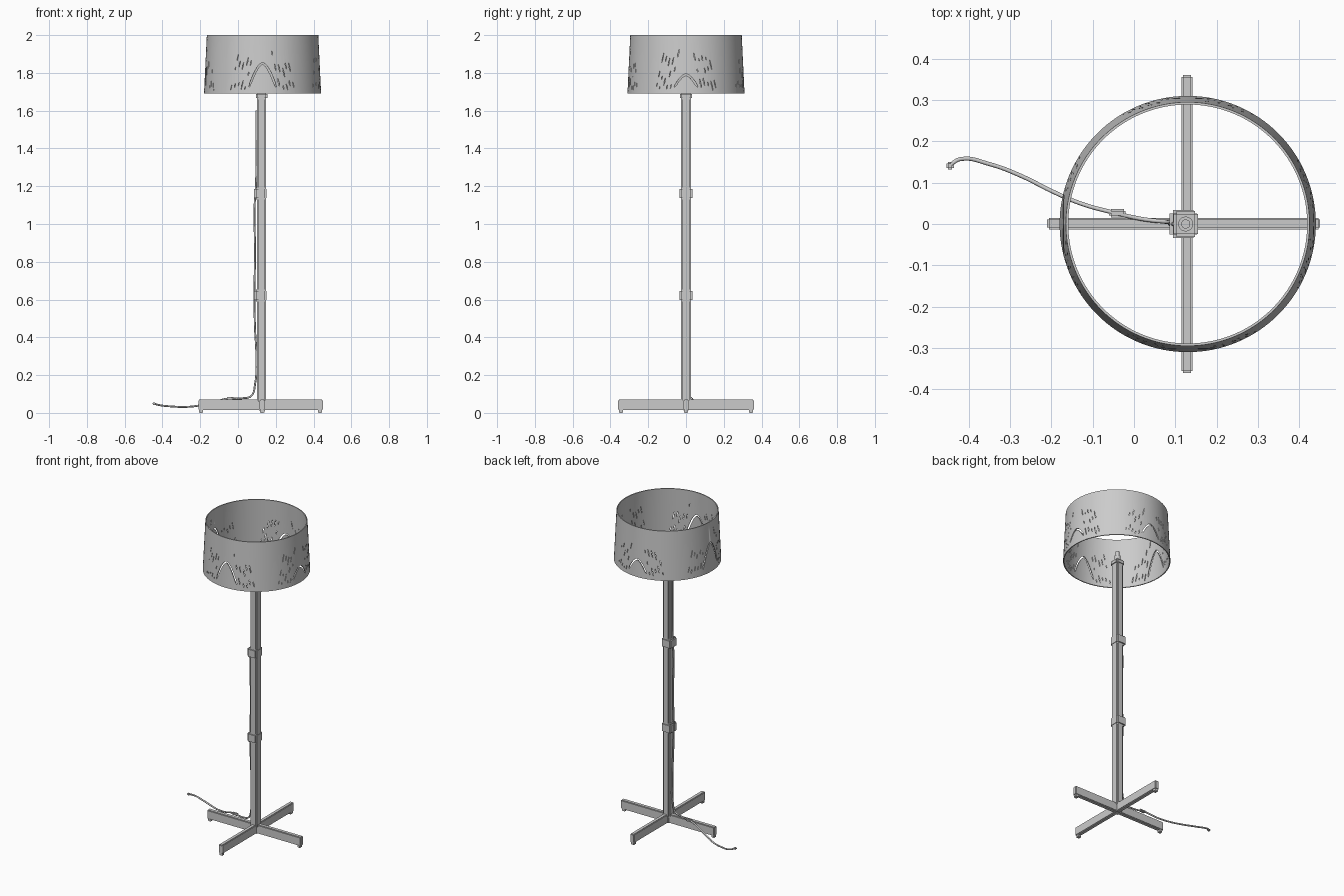
import bpy, bmesh, math, random
from mathutils import Vector, Matrix

if "Cube" in bpy.data.objects:
    bpy.data.objects.remove(bpy.data.objects["Cube"])
random.seed(4)
CX = 0.125  # pole axis

grey = bpy.data.materials.new("plain grey")
grey.use_nodes = True
grey.diffuse_color = (0.6, 0.6, 0.6, 1)
grey.node_tree.nodes["Principled BSDF"].inputs["Base Color"].default_value = (0.6, 0.6, 0.6, 1)


def add(name, bm):
    bmesh.ops.recalc_face_normals(bm, faces=bm.faces)
    mesh = bpy.data.meshes.new(name)
    bm.to_mesh(mesh)
    bm.free()
    mesh.materials.append(grey)
    obj = bpy.data.objects.new(name, mesh)
    bpy.context.collection.objects.link(obj)
    return obj


def smooth(obj, degrees=35):
    bpy.ops.object.select_all(action="DESELECT")
    obj.select_set(True)
    bpy.context.view_layer.objects.active = obj
    bpy.ops.object.shade_smooth_by_angle(angle=math.radians(degrees))


def box(name, low, high, bevel=0.004, segments=2):
    low, high = Vector(low), Vector(high)
    bm = bmesh.new()
    bmesh.ops.create_cube(bm, size=1)
    size = high - low
    bm.transform(Matrix.Translation((low + high) / 2) @ Matrix.Diagonal((*size, 1)))
    bmesh.ops.bevel(bm, geom=bm.edges[:], offset=bevel, segments=segments, affect="EDGES")
    obj = add(name, bm)
    smooth(obj)
    return obj


# Crossed base with a small foot under each end
box("base_bar_side", (-0.21, -0.013, 0.014), (0.45, 0.015, 0.07))
box("base_bar_depth", (0.115, -0.36, 0.014), (0.142, 0.36, 0.07))
feet = {"right": (-0.195, 0), "left": (0.435, 0), "front": (0.128, -0.345), "back": (0.128, 0.345)}
for side, (x, y) in feet.items():
    box("foot_" + side, (x - 0.011, y - 0.011, 0), (x + 0.011, y + 0.011, 0.018), 0.003)
box("base_hub", (0.105, -0.02, 0.012), (0.148, 0.02, 0.072), 0.006)

# Square pole with cord collars and top cap
box("pole", (0.1, -0.027, 0.05), (0.149, 0.027, 1.68), 0.008)
for name, z in (("lower", 0.59), ("upper", 1.13)):
    box("collar_" + name, (0.086, -0.034, z), (0.152, 0.034, z + 0.062), 0.008)
box("pole_cap", (0.095, -0.032, 1.66), (0.155, 0.032, 1.695), 0.008)

# Lamp socket above the pole
for name, r, low, high in (("socket", 0.018, 1.69, 1.725), ("socket_pin", 0.011, 1.72, 1.755)):
    bm = bmesh.new()
    bmesh.ops.create_cone(bm, cap_ends=True, segments=20, radius1=r, radius2=r, depth=high - low,
                          matrix=Matrix.Translation((CX, 0, (low + high) / 2)))
    smooth(add(name, bm))

# Power cord: down the pole, then out across the floor
path = [(0.097, 0, 1.6), (0.095, 0, 1.2), (0.088, 0, 1.1), (0.09, 0, 0.85), (0.087, 0, 0.6),
        (0.09, 0, 0.45), (0.097, 0, 0.3), (0.09, 0.004, 0.15), (0.07, 0.006, 0.09),
        (0.02, 0.012, 0.077), (-0.06, 0.03, 0.075), (-0.13, 0.05, 0.055), (-0.2, 0.08, 0.04),
        (-0.27, 0.115, 0.032), (-0.35, 0.145, 0.034), (-0.42, 0.157, 0.042), (-0.448, 0.14, 0.05)]
curve = bpy.data.curves.new("power_cord", "CURVE")
curve.dimensions = "3D"
curve.bevel_depth = 0.005
curve.bevel_resolution = 2
curve.use_fill_caps = True
curve.resolution_u = 6
spline = curve.splines.new("BEZIER")
spline.bezier_points.add(len(path) - 1)
for point, co in zip(spline.bezier_points, path):
    point.co = co
    point.handle_left_type = point.handle_right_type = "AUTO"
curve.materials.append(grey)
bpy.context.collection.objects.link(bpy.data.objects.new("power_cord", curve))
box("cord_switch", (-0.06, 0.016, 0.069), (-0.02, 0.036, 0.083))
box("cord_plug", (-0.454, 0.132, 0.043), (-0.436, 0.15, 0.055))

# Thin tapered drum shade
SX, SEG = 0.13, 128
profile = [(0.31, 1.69), (0.295, 2.0), (0.289, 2.0), (0.304, 1.69)]
bm = bmesh.new()
rings = []
for i in range(SEG):
    a = math.tau * i / SEG
    rings.append([bm.verts.new((SX + r * math.cos(a), r * math.sin(a), z)) for r, z in profile])
for i in range(SEG):
    a, b = rings[i], rings[(i + 1) % SEG]
    for j in range(4):
        k = (j + 1) % 4
        bm.faces.new((a[j], b[j], b[k], a[k]))
shade = add("shade", bm)


def slit(bm, facing, points, half):
    """Tapered radial cutter following points given as (arc length, height)."""
    loops = []
    last = len(points) - 1
    for i, p in enumerate(points):
        d = Vector(points[min(i + 1, last)]) - Vector(points[max(i - 1, 0)])
        n = Vector((-d.y, d.x)).normalized() * half * (0.4 if i in (0, last) else 1)
        loop = []
        for r, sign in ((0.27, 1), (0.34, 1), (0.34, -1), (0.27, -1)):
            s, z = Vector(p) + n * sign
            a = facing + s / 0.3
            loop.append(bm.verts.new((SX + r * math.cos(a), r * math.sin(a), z)))
        loops.append(loop)
    for a, b in zip(loops, loops[1:]):
        for j in range(4):
            k = (j + 1) % 4
            bm.faces.new((a[j], a[k], b[k], b[j]))
    bm.faces.new(loops[0])
    bm.faces.new(loops[-1][::-1])


# Wood-grain motif on four sides: an arch with nested rows of dashes
cutters = bmesh.new()
sides = ((-90, 1.85, 0.07), (0, 1.79, 0.06), (90, 1.8, 0.06), (180, 1.87, 0.07))
for degrees, peak, width in sides:
    facing = math.radians(degrees)
    base = 1.725
    arch = [(width * t / 8, peak - (peak - base) * abs(t / 8) ** 1.7) for t in range(-8, 9)]
    slit(cutters, facing, arch, 0.0045)
    for row in range(1, 6):
        for sign in (-1, 1):
            z = 1.705 + random.uniform(0, 0.03)
            while z < 1.92 - 0.01 * row:
                length = random.uniform(0.015, 0.05)
                ends = []
                for h in (z, z + length / 2, z + length):
                    ends.append((sign * (width + 0.02 * row - 0.22 * (h - base)), h))
                # keep dashes clear of the main arch
                if all(abs(s) > width * max(0, (peak - h) / (peak - base)) ** 0.59 + 0.012 for s, h in ends):
                    slit(cutters, facing, ends, 0.0022)
                z += length + random.uniform(0.03, 0.09)
cutter = add("shade_cutter", cutters)
cutter.hide_render = True
cutter.hide_viewport = True
cut = shade.modifiers.new("grain_slits", "BOOLEAN")
cut.object = cutter
cut.operation = "DIFFERENCE"
cut.solver = "EXACT"
smooth(shade, 30)
